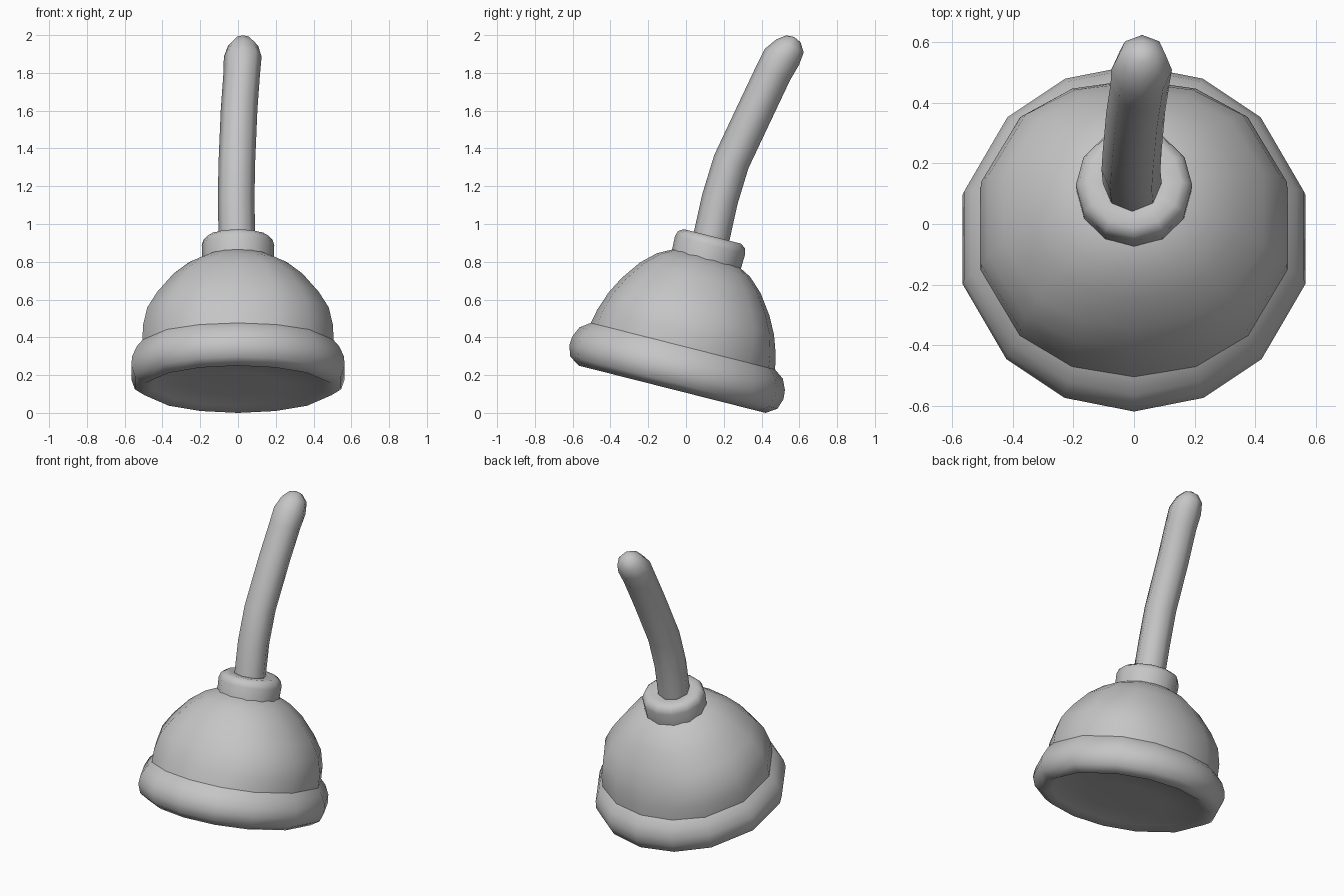
import bpy
import bmesh
import math
from mathutils import Vector, Matrix

if "Cube" in bpy.data.objects:
    bpy.data.objects.remove(bpy.data.objects["Cube"])

TILT = math.radians(14.2)                       # whole cup leans backwards
BASE = Vector((0, -0.073, 0.128))               # centre of the cup underside
AXIS = Vector((0, math.sin(TILT), math.cos(TILT)))

grey = bpy.data.materials.new("plain_grey")
grey.diffuse_color = (0.56, 0.56, 0.56, 1)
grey.use_nodes = True
grey.node_tree.nodes["Principled BSDF"].inputs["Base Color"].default_value = grey.diffuse_color


def even(n):
    return [360 * i / n for i in range(n)]


def ring_point(r, w, degrees):
    """Point on a ring; w above 1 widens the sides and fills the diagonals."""
    s, c = math.sin(math.radians(degrees)), math.cos(math.radians(degrees))
    return Vector((w * r * s, -r * c * (1 + 1.8 * (w - 1) * s * s), 0))


def loft(name, rings, angles, sharp=()):
    """Skin rings of (centre, tilt, radius, width factor); radius 0 is a point."""
    bm = bmesh.new()
    loops = []
    for c, tilt, r, w in rings:
        rot = Matrix.Rotation(-tilt, 3, 'X')
        if r == 0:
            loops.append([bm.verts.new(c)])
        else:
            loops.append([bm.verts.new(c + rot @ ring_point(r, w, a))
                          for a in angles])
    n = len(angles)
    for lo, hi in zip(loops, loops[1:]):
        for i in range(n):
            j = (i + 1) % n
            if len(lo) == 1:
                bm.faces.new((lo[0], hi[j], hi[i]))
            elif len(hi) == 1:
                bm.faces.new((lo[i], lo[j], hi[0]))
            else:
                bm.faces.new((lo[i], lo[j], hi[j], hi[i]))
    bmesh.ops.recalc_face_normals(bm, faces=bm.faces)
    for f in bm.faces:
        f.smooth = True
    for k in sharp:
        for i in range(n):
            bm.edges.get((loops[k][i], loops[k][(i + 1) % n])).smooth = False
    mesh = bpy.data.meshes.new(name)
    bm.to_mesh(mesh)
    bm.free()
    mesh.materials.append(grey)
    obj = bpy.data.objects.new(name, mesh)
    bpy.context.collection.objects.link(obj)
    return obj


def lathe(name, profile, angles, sharp=(), shift=0.0):
    """Profile of (radius, height, width factor) around the leaning axis."""
    base = BASE + Vector((0, shift, 0))
    return loft(name, [(base + AXIS * h, TILT, r, w) for r, h, w in profile],
                angles, sharp)


# Rubber cup: shallow recessed underside, thick rounded rim, dome
half = [0, 23, 46, 75, 105, 134, 157]
cup_angles = half + [180 + a for a in half]
cup = [(0, 0.03, 1), (0.25, 0.028, 1), (0.46, 0.022, 1),
       (0.51, -0.003, 1), (0.565, 0.033, 1), (0.585, 0.09, 1), (0.58, 0.14, 1),
       (0.555, 0.195, 1), (0.503, 0.232, 1.04),
       (0.487, 0.31, 1.07), (0.452, 0.41, 1.1), (0.405, 0.50, 1.09),
       (0.33, 0.605, 1.07), (0.255, 0.675, 1.04), (0.17, 0.72, 1),
       (0, 0.745, 1)]
lathe("rubber_cup", cup, cup_angles, sharp=(8,))

# Collar holding the handle
lathe("collar", [(0, 0.68, 1), (0.188, 0.68, 1), (0.192, 0.785, 1),
                 (0.182, 0.815, 1), (0.155, 0.832, 1), (0.11, 0.83, 1),
                 (0, 0.815, 1)], even(12), sharp=(1,), shift=0.008)

# Bent handle with rounded end: x, y, z, tilt in degrees, radius
path = [(-0.005, 0.115, 0.82, 13, 0), (-0.005, 0.115, 0.82, 13, 0.097),
        (-0.006, 0.138, 0.945, 13, 0.097), (-0.01, 0.179, 1.13, 15, 0.097),
        (-0.006, 0.24, 1.33, 21, 0.097), (0.006, 0.372, 1.61, 24, 0.097),
        (0.02, 0.462, 1.80, 24, 0.097), (0.025, 0.508, 1.885, 25, 0.1),
        (0.027, 0.551, 1.943, 26, 0.08), (0.027, 0.569, 1.98, 26, 0.042),
        (0.027, 0.573, 1.99, 26, 0)]
loft("handle", [(Vector(p[:3]), math.radians(p[3]), p[4], 1) for p in path],
     even(8))
